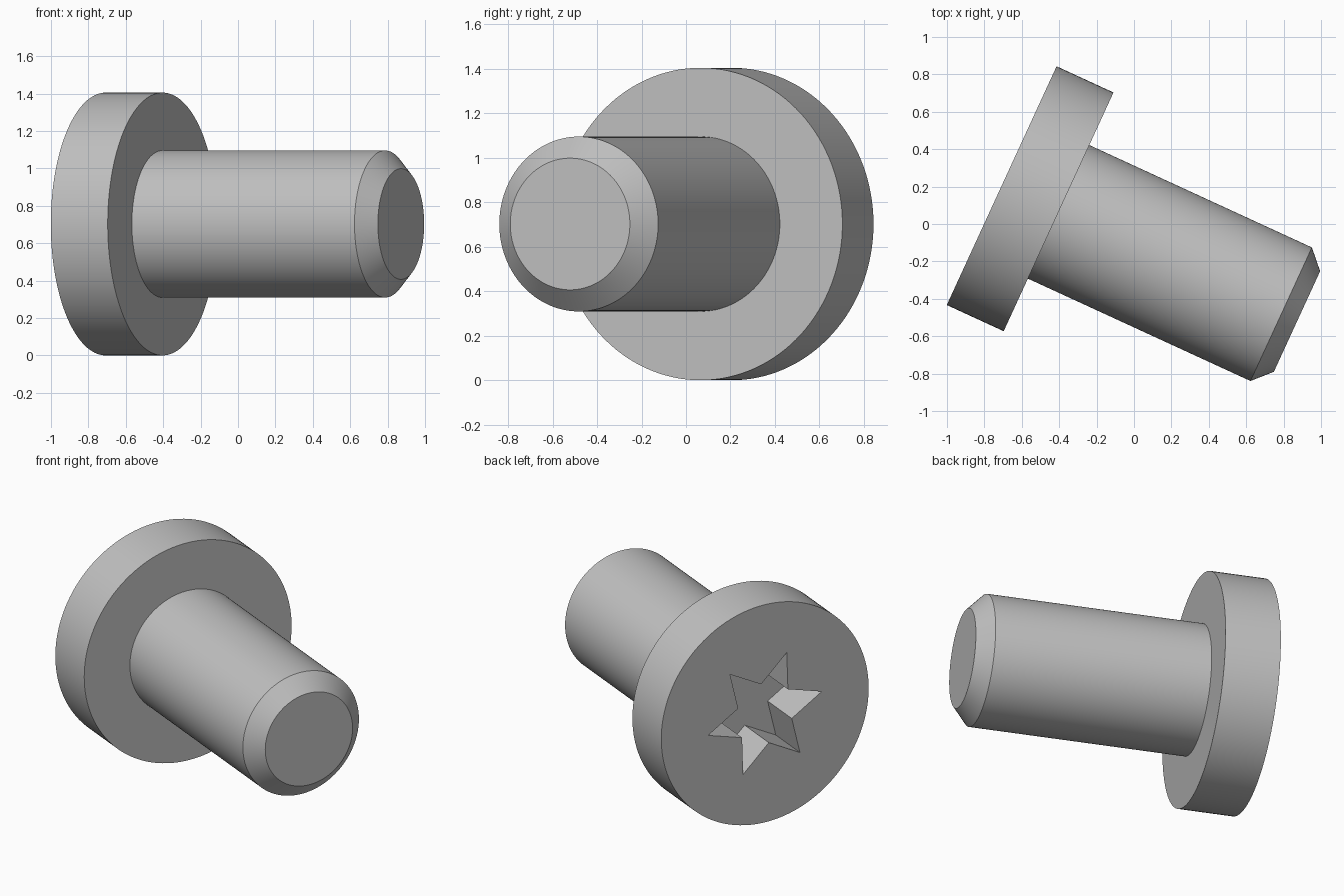
import bpy, bmesh
from math import sin, cos, pi, radians

cube = bpy.data.objects.get("Cube")
if cube:
    bpy.data.objects.remove(cube, do_unlink=True)

SEGMENTS = 128
HEAD_RADIUS, HEAD_LENGTH = 0.7025, 0.335
SHAFT_RADIUS, TIP_RADIUS = 0.393, 0.296
CHAMFER_START, TIP_END = 1.645, 1.738
STAR_OUTER, STAR_INNER, STAR_DEPTH = 0.388, 0.196, 0.28
STAR_TURN = radians(7.6)

steel = bpy.data.materials.new("grey steel")
steel.use_nodes = True
steel.diffuse_color = (0.53, 0.53, 0.53, 1)
steel.node_tree.nodes["Principled BSDF"].inputs["Base Color"].default_value = (0.53, 0.53, 0.53, 1)


def loop(bm, x, radii, turn=0):
    """Closed ring of points around the local x axis, one per radius."""
    step = 2 * pi / len(radii)
    return [bm.verts.new((x, -r * cos(turn + i * step), r * sin(turn + i * step)))
            for i, r in enumerate(radii)]


def circle(bm, x, radius):
    return loop(bm, x, [radius] * SEGMENTS)


def bridge(bm, a, b):
    for i in range(len(a)):
        j = (i + 1) % len(a)
        bm.faces.new((a[i], a[j], b[j], b[i]))


def ring_edges(bm, ring):
    return [bm.edges.get((ring[i - 1], ring[i])) for i in range(len(ring))]


def finish(bm, name):
    bmesh.ops.recalc_face_normals(bm, faces=bm.faces[:])
    for face in bm.faces:
        face.smooth = True
    mesh = bpy.data.meshes.new(name)
    bm.to_mesh(mesh)
    bm.free()
    mesh.set_sharp_from_angle(angle=radians(25))
    mesh.materials.append(steel)
    obj = bpy.data.objects.new(name, mesh)
    obj.location = (-0.7075, 0.205, HEAD_RADIUS)
    obj.rotation_euler.z = radians(-24.7)
    bpy.context.collection.objects.link(obj)


# Head: a disc with a six-pointed star socket sunk into its outer face
bm = bmesh.new()
back = circle(bm, 0, HEAD_RADIUS)
front = circle(bm, HEAD_LENGTH, HEAD_RADIUS)
bridge(bm, back, front)
bm.faces.new(front)
star = [STAR_OUTER, STAR_INNER] * 6
socket_rim = loop(bm, 0, star, STAR_TURN)
socket_floor = loop(bm, STAR_DEPTH, star, STAR_TURN)
bridge(bm, socket_rim, socket_floor)
bm.faces.new(socket_floor)
bmesh.ops.triangle_fill(bm, use_beauty=True,
                        edges=ring_edges(bm, back) + ring_edges(bm, socket_rim))
finish(bm, "head")

# Shaft: a cylinder rooted in the head, with a chamfered tip
bm = bmesh.new()
rings = [circle(bm, x, r) for x, r in (
    (HEAD_LENGTH - 0.02, SHAFT_RADIUS),
    (CHAMFER_START, SHAFT_RADIUS),
    (TIP_END, TIP_RADIUS))]
for a, b in zip(rings, rings[1:]):
    bridge(bm, a, b)
bm.faces.new(rings[0])
bm.faces.new(rings[-1])
finish(bm, "shaft")
